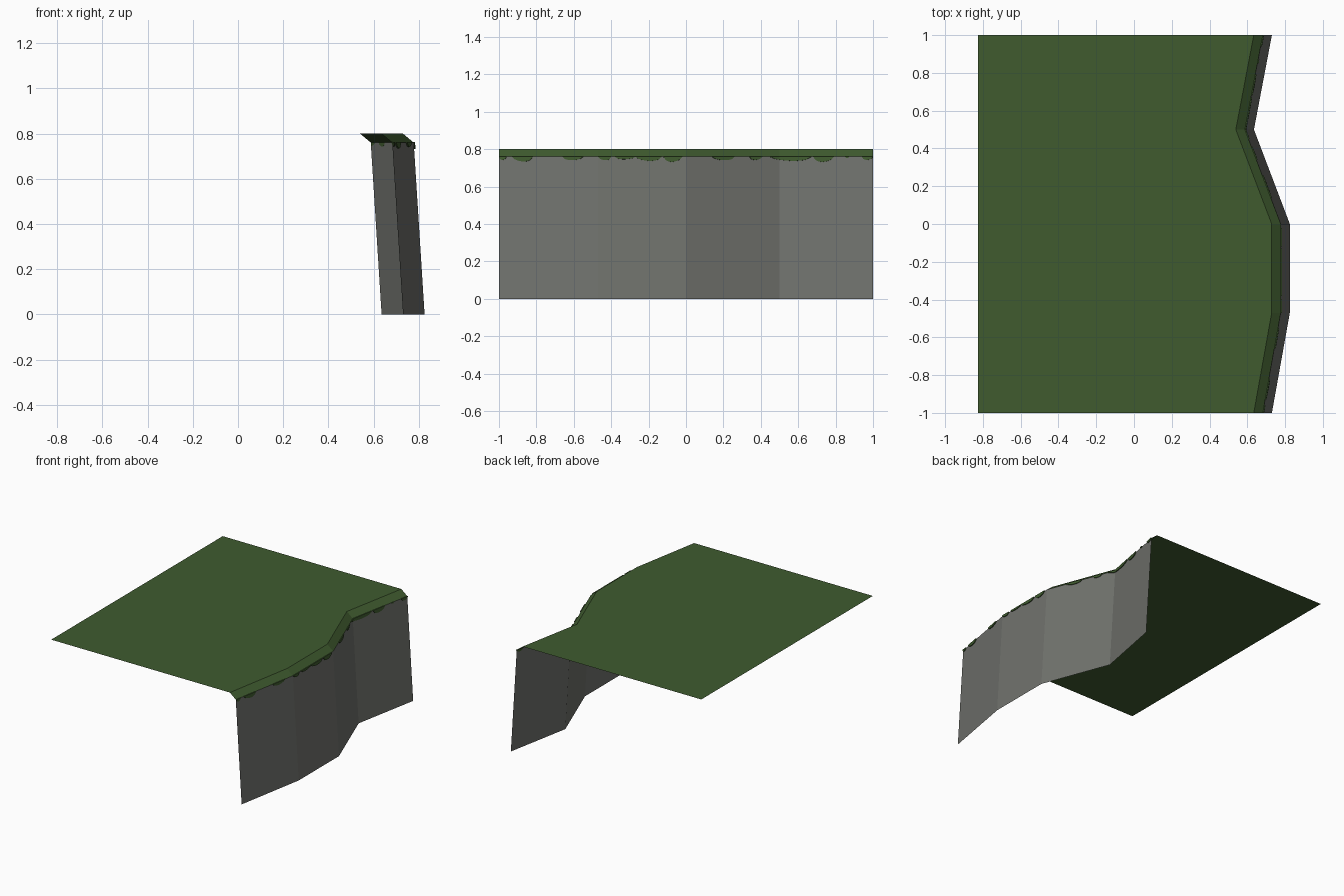
import bpy
import math

cube = bpy.data.objects.get("Cube")
if cube:
    bpy.data.objects.remove(cube, do_unlink=True)


def material(name, rgb):
    m = bpy.data.materials.new(name)
    m.use_nodes = True
    m.diffuse_color = (*rgb, 1)
    m.node_tree.nodes["Principled BSDF"].inputs["Base Color"].default_value = (*rgb, 1)
    return m


GRASS = material("grass_green", (0.05, 0.104, 0.028))
ROCK = material("rock_grey", (0.165, 0.17, 0.155))


def loft(name, rows, mat):
    """Quad strips between rows of equal length."""
    n = len(rows[0])
    verts = [p for row in rows for p in row]
    faces = [(r * n + i, r * n + i + 1, (r + 1) * n + i + 1, (r + 1) * n + i)
             for r in range(len(rows) - 1) for i in range(n - 1)]
    mesh = bpy.data.meshes.new(name)
    mesh.from_pydata(verts, [], faces)
    mesh.materials.append(mat)
    mesh.update()
    obj = bpy.data.objects.new(name, mesh)
    bpy.context.collection.objects.link(obj)
    return obj


# Cliff outline at its foot: (y, x)
FOOT = [(-1, 0.73), (-0.47, 0.825), (0, 0.825), (0.5, 0.635), (1, 0.73)]
LIP_Z, TOP_Z, STEP = 0.76, 0.8, 0.048


def edge(z, inset):
    return [(x - inset, y, z) for y, x in FOOT]


def foot_x(y):
    for (y0, x0), (y1, x1) in zip(FOOT, FOOT[1:]):
        if y <= y1:
            return x0 + (x1 - x0) * (y - y0) / (y1 - y0)
    return FOOT[-1][1]


# Leaning rock wall, sloped grass lip and flat meadow
foot, lip, top = edge(0, 0), edge(LIP_Z, STEP), edge(TOP_Z, 2 * STEP)
back = [(-0.825, y, TOP_Z) for x, y, z in top]
loft("cliff_wall", [foot, lip], ROCK)
loft("grass_lip", [lip, top], GRASS)
loft("grass_top", [top, back], GRASS)

# Grass tufts hanging over the wall: (start y, end y, drop)
TUFTS = [(-1, -0.96, 0.02), (-0.93, -0.82, 0.03), (-0.66, -0.55, 0.022),
         (-0.47, -0.4, 0.022), (-0.38, -0.27, 0.016), (-0.27, -0.13, 0.026),
         (-0.12, -0.02, 0.032), (0.14, 0.26, 0.022), (0.34, 0.41, 0.02),
         (0.45, 0.67, 0.026), (0.68, 0.79, 0.032), (0.85, 0.87, 0.008),
         (0.94, 1, 0.02)]
GAP = 0.006


def hang(y, z):
    return (foot_x(y) - STEP * z / LIP_Z + GAP, y, z)


for k, (a, b, drop) in enumerate(TUFTS):
    ys = [a + (b - a) * i / 8 for i in range(9)]
    ys = sorted(set(ys + [y for y, x in FOOT if a < y < b]))
    low, high = [], []
    for y in ys:
        t = (y - a) / (b - a)
        t = t if k % 2 else 1 - t
        shape = math.sin(math.pi * t) ** 0.5 if 0 < t < 1 else 0.05
        low.append(hang(y, LIP_Z - drop * shape * (0.7 + 0.3 * t)))
        high.append(hang(y, LIP_Z + 0.002))
    tuft = loft(f"grass_tuft_{k + 1}", [low, high], GRASS)
    solid = tuft.modifiers.new("thickness", 'SOLIDIFY')
    solid.thickness = GAP
    solid.offset = -1
